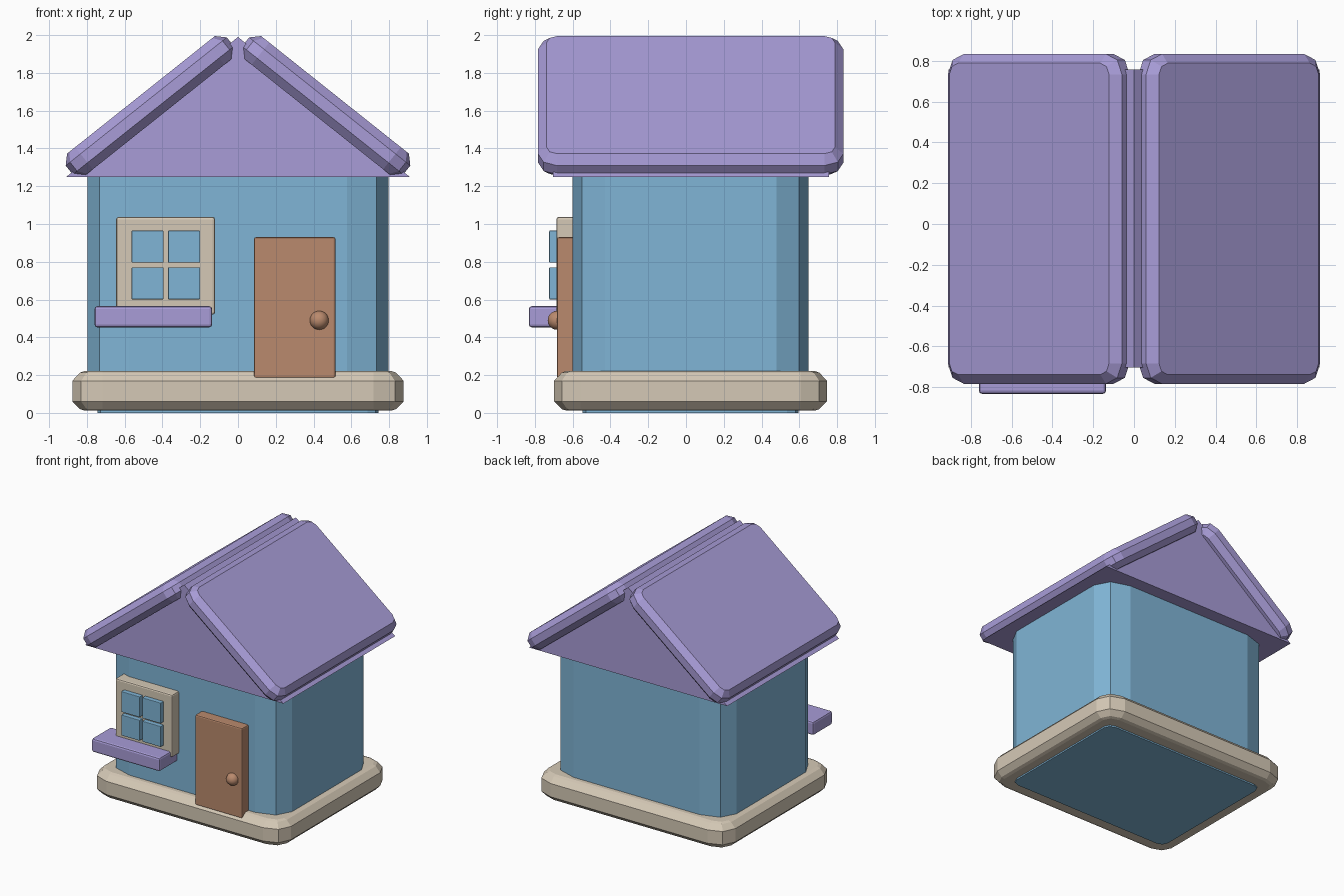
import bpy, bmesh, math

if "Cube" in bpy.data.objects:
    bpy.data.objects.remove(bpy.data.objects["Cube"])


def material(name, rgb):
    m = bpy.data.materials.new(name)
    lin = [((c / 255 + 0.055) / 1.055) ** 2.4 for c in rgb]
    m.diffuse_color = (*lin, 1)
    m.use_nodes = True
    m.node_tree.nodes["Principled BSDF"].inputs["Base Color"].default_value = m.diffuse_color
    return m


BLUE = material("wall_blue", (128, 181, 214))
PURPLE = material("roof_purple", (168, 156, 215))
BEIGE = material("stone_beige", (213, 201, 182))
BROWN = material("door_brown", (186, 138, 109))


def finish(name, bm, mat, loc=(0, 0, 0), tilt=0.0):
    bmesh.ops.recalc_face_normals(bm, faces=bm.faces)
    me = bpy.data.meshes.new(name)
    bm.to_mesh(me)
    bm.free()
    me.materials.append(mat)
    ob = bpy.data.objects.new(name, me)
    ob.location = loc
    ob.rotation_euler = (0, tilt, 0)
    bpy.context.collection.objects.link(ob)
    return ob


def slab(name, mat, hx, hy, rx, ry, profile, loc=(0, 0, 0), tilt=0.0, segs=2):
    """Rounded rectangle lofted through (inset, z) steps."""
    bm = bmesh.new()
    rings = []
    for inset, z in profile:
        ax, ay = max(rx - inset, 0.01), max(ry - inset, 0.01)
        cx, cy = hx - inset - ax, hy - inset - ay
        ring = []
        for q, (sx, sy) in enumerate(((1, 1), (-1, 1), (-1, -1), (1, -1))):
            for k in range(segs + 1):
                a = math.pi / 2 * (q + k / segs)
                ring.append(bm.verts.new((sx * cx + ax * math.cos(a),
                                          sy * cy + ay * math.sin(a), z)))
        rings.append(ring)
    n = len(rings[0])
    for lo, hi in zip(rings, rings[1:]):
        for i in range(n):
            j = (i + 1) % n
            bm.faces.new((lo[i], lo[j], hi[j], hi[i]))
    bm.faces.new(rings[0])
    bm.faces.new(rings[-1])
    return finish(name, bm, mat, loc, tilt)


def box(name, mat, x0, x1, y0, y1, z0, z1, bevel):
    bm = bmesh.new()
    bmesh.ops.create_cube(bm, size=1)
    for v in bm.verts:
        v.co = ((x0, x1)[v.co.x > 0], (y0, y1)[v.co.y > 0], (z0, z1)[v.co.z > 0])
    bmesh.ops.bevel(bm, geom=bm.edges[:], offset=bevel, segments=2,
                    profile=0.5, affect='EDGES')
    return finish(name, bm, mat)


CY = 0.024  # middle of the house body in y

# Stone base, blue floor plate and walls
slab("base", BEIGE, 0.877, 0.722, 0.16, 0.14,
     [(0.065, 0.012), (0.04, 0.02), (0, 0.06), (0, 0.17), (0.04, 0.213), (0.065, 0.222)],
     (0, CY, 0))
slab("floor", BLUE, 0.745, 0.572, 0.06, 0.06, [(0, 0), (0, 0.05)], (0, CY, 0))
slab("walls", BLUE, 0.797, 0.624, 0.22, 0.17, [(0, 0.1), (0, 1.27)], (0, CY, 0))

# Gable block under the roof
bm = bmesh.new()
ends = [[bm.verts.new((x, y, z)) for x, z in ((-0.908, 1.25), (0.908, 1.25), (0, 1.99))]
        for y in (-0.704, 0.758)]
for e in ends:
    bm.faces.new(e)
for i in range(3):
    j = (i + 1) % 3
    bm.faces.new((ends[0][i], ends[0][j], ends[1][j], ends[1][i]))
finish("gable", bm, PURPLE)

# Two sloping roof panels
for side, s in (("left", -1), ("right", 1)):
    slab("roof_panel_" + side, PURPLE, 0.545, 0.808, 0.1, 0.1,
         [(0.045, -0.075), (0, -0.03), (0, 0.03), (0.045, 0.075)],
         (s * 0.467, 0.025, 1.625), s * math.radians(38.5))

# Door with round knob
box("door", BROWN, 0.085, 0.516, -0.683, -0.55, 0.183, 0.93, 0.01)
bm = bmesh.new()
bmesh.ops.create_uvsphere(bm, u_segments=24, v_segments=16, radius=0.05)
for f in bm.faces:
    f.smooth = True
finish("door_knob", bm, BROWN, (0.43, -0.682, 0.49))

# Window frame, four panes and flower-box sill
box("window_frame", BEIGE, -0.645, -0.122, -0.686, -0.55, 0.52, 1.037, 0.012)
for i, x in enumerate((-0.563, -0.37)):
    for j, z in enumerate((0.601, 0.795)):
        box(f"window_pane_{i}_{j}", BLUE, x, x + 0.169, -0.724, -0.66, z, z + 0.17, 0.004)
box("window_sill", PURPLE, -0.76, -0.137, -0.832, -0.58, 0.453, 0.565, 0.015)
